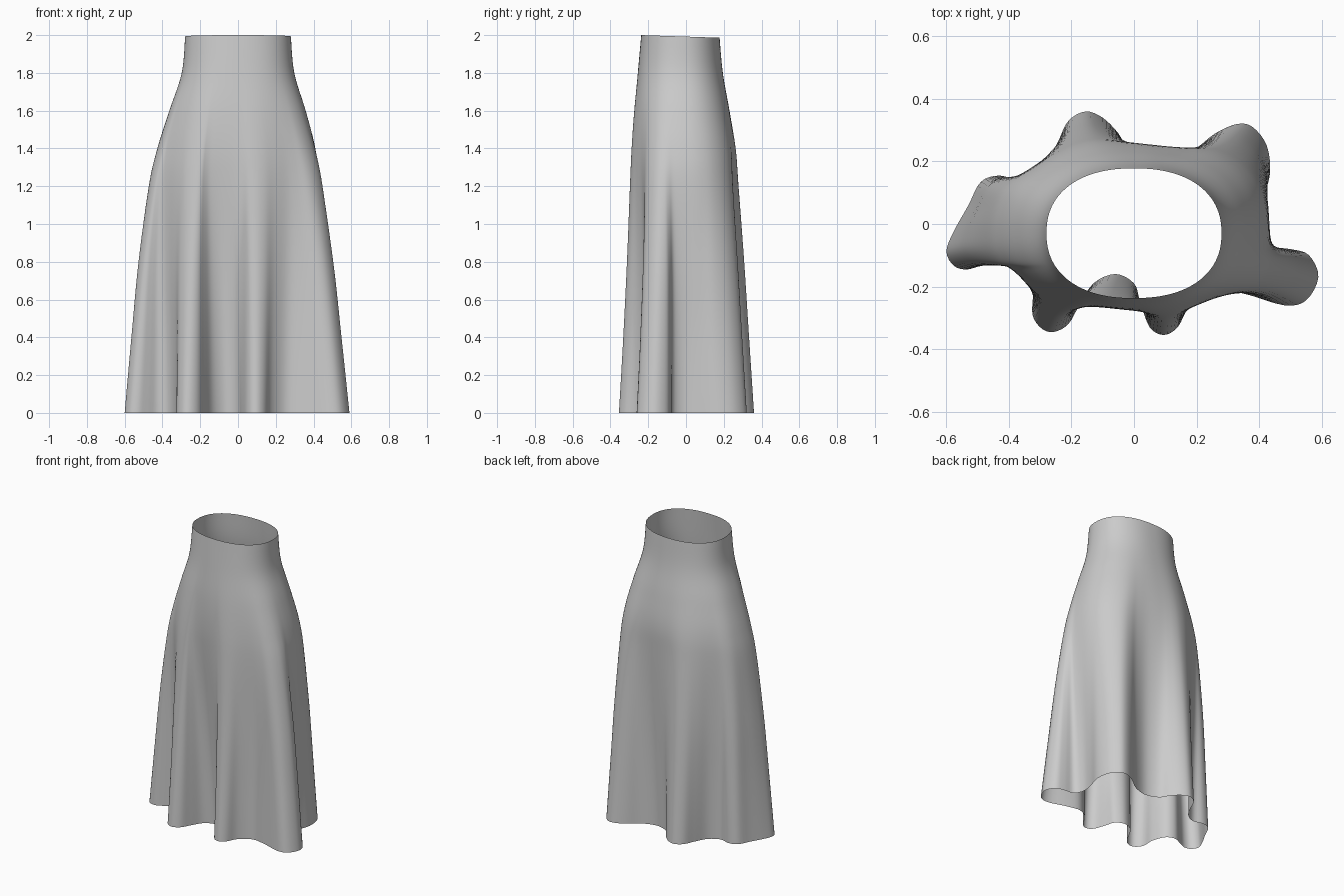
import bpy, bmesh, math

cube = bpy.data.objects.get("Cube")
if cube:
    bpy.data.objects.remove(cube, do_unlink=True)

# Wavy hem outline, counterclockwise from the right-hand fold
HEM = [(.59, -.17), (.56, -.1), (.5, -.08), (.43, -.07), (.4, -.01), (.41, .07),
       (.435, .16), (.425, .25), (.38, .31), (.33, .32), (.26, .29), (.18, .23),
       (.08, .2), (-.01, .23), (-.05, .29), (-.1, .34), (-.155, .36), (-.21, .33),
       (-.245, .26), (-.29, .18), (-.36, .14), (-.43, .155), (-.49, .135),
       (-.53, .06), (-.58, -.03), (-.6, -.09), (-.575, -.135), (-.53, -.145),
       (-.48, -.125), (-.42, -.1), (-.36, -.125), (-.325, -.21), (-.325, -.29),
       (-.295, -.335), (-.255, -.345), (-.21, -.32), (-.175, -.26), (-.13, -.19),
       (-.06, -.16), (0, -.19), (.02, -.25), (.05, -.33), (.095, -.355),
       (.14, -.33), (.18, -.26), (.26, -.21), (.36, -.225), (.48, -.26), (.55, -.245)]

# Body sections: height, half width, front y, back y, fold strength
SECTIONS = [(2, .28, -.237, .178, 0), (1.8, .298, -.255, .195, 0),
            (1.6, .36, -.272, .23, .03), (1.4, .415, -.278, .258, .1),
            (1.2, .445, -.272, .262, .22), (.8, .46, -.252, .262, .5),
            (.4, .46, -.238, .26, .76), (0, .46, -.23, .26, 1)]


def spline(points, steps, closed):
    """Smooth curve through tuples of any length."""
    n = len(points)
    pick = (lambda i: points[i % n]) if closed else (lambda i: points[min(max(i, 0), n - 1)])
    result = []
    for i in range(n if closed else n - 1):
        for s in range(steps):
            t = s / steps
            result.append(tuple(
                b + t / 2 * (c - a + t * (2 * a - 5 * b + 4 * c - d + t * (3 * (b - c) + d - a)))
                for a, b, c, d in zip(pick(i - 1), pick(i), pick(i + 1), pick(i + 2))))
    if not closed:
        result.append(points[-1])
    return result


def signed_power(value, power):
    return math.copysign(abs(value) ** power, value)


def body_point(section, angle):
    """Point on the smooth, fold-free body."""
    z, half, front, back, fold = section
    middle, depth = (front + back) / 2, (back - front) / 2
    return (half * signed_power(math.cos(angle), .88),
            middle + depth * signed_power(math.sin(angle), .88))


# Steady angles around the body, one for each hem point
hem = spline(HEM, 4, True)
count = len(hem)
angles = [math.atan2(y * 1.7, x) for x, y in hem]
for i in range(1, count):
    while angles[i] < angles[i - 1] - math.pi:
        angles[i] += math.tau
for _ in range(40):
    angles = [(angles[i - 1] - (math.tau if i == 0 else 0) + angles[i]
               + angles[(i + 1) % count] + (math.tau if i == count - 1 else 0)) / 3
              for i in range(count)]

# Loft from waist to hem, folds growing downwards
bm = bmesh.new()
rings = []
for section in spline(SECTIONS, 6, False):
    z, fold = section[0], section[-1]
    ring = []
    for (hx, hy), angle in zip(hem, angles):
        x, y = body_point(section, angle)
        bx, by = body_point(SECTIONS[-1], angle)
        slant = max(0, z - 1.8) * (.035 * (y + .24) / .42)
        ring.append(bm.verts.new((x + fold * (hx - bx), y + fold * (hy - by), z - slant * 2)))
    rings.append(ring)
for upper, lower in zip(rings, rings[1:]):
    for i in range(count):
        j = (i + 1) % count
        bm.faces.new((lower[i], lower[j], upper[j], upper[i]))
mesh = bpy.data.meshes.new("skirt")
bm.to_mesh(mesh)
bm.free()
mesh.shade_smooth()

skirt = bpy.data.objects.new("skirt", mesh)
bpy.context.collection.objects.link(skirt)

# Plain grey cloth
cloth = bpy.data.materials.new("grey_cloth")
cloth.use_nodes = True
colour = (.6, .6, .6, 1)
cloth.diffuse_color = colour
cloth.node_tree.nodes["Principled BSDF"].inputs["Base Color"].default_value = colour
mesh.materials.append(cloth)
